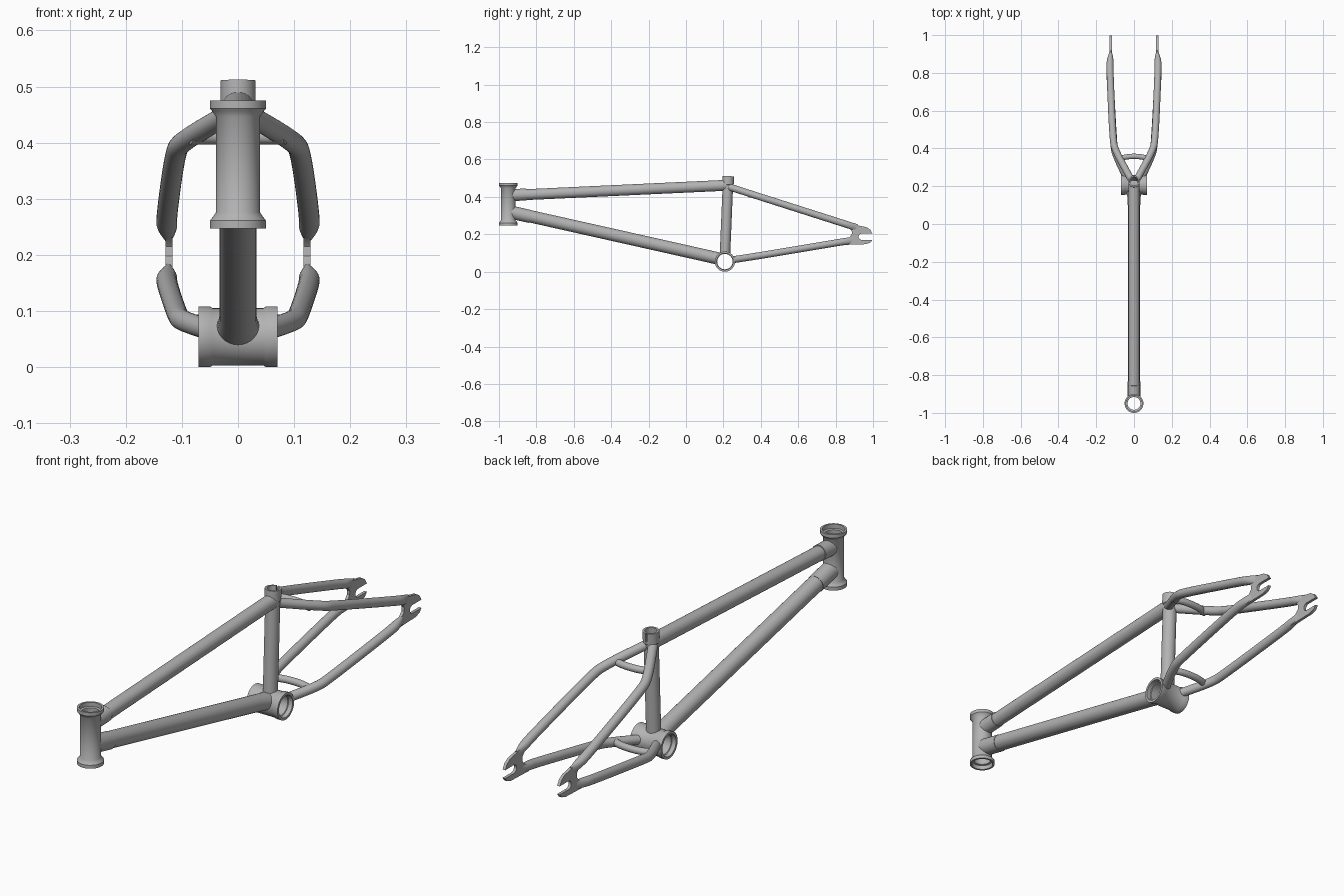
import bpy, bmesh, math
from mathutils import Vector, Matrix

if "Cube" in bpy.data.objects:
    bpy.data.objects.remove(bpy.data.objects["Cube"], do_unlink=True)

GREY = (0.45, 0.45, 0.45, 1)
paint = bpy.data.materials.new("frame_grey")
paint.use_nodes = True
paint.diffuse_color = GREY
paint.node_tree.nodes["Principled BSDF"].inputs["Base Color"].default_value = GREY


def finish(name, bm, matrix=None):
    bmesh.ops.recalc_face_normals(bm, faces=bm.faces)
    if matrix:
        bm.transform(matrix)
    mesh = bpy.data.meshes.new(name)
    bm.to_mesh(mesh)
    bm.free()
    mesh.materials.append(paint)
    obj = bpy.data.objects.new(name, mesh)
    bpy.context.collection.objects.link(obj)
    return obj


def skin(bm, rings, closed):
    pairs = list(zip(rings, rings[1:] + rings[:1]))
    for a, b in pairs if closed else pairs[:-1]:
        for i in range(len(a)):
            j = (i + 1) % len(a)
            bm.faces.new((a[i], a[j], b[j], b[i]))


def lathe(name, profile, matrix, n=48):
    """Spin a closed (radius, height) section about the local z axis."""
    bm = bmesh.new()
    angles = [math.tau * i / n for i in range(n)]
    rings = [[bm.verts.new((r * math.cos(a), r * math.sin(a), z)) for a in angles]
             for r, z in profile]
    skin(bm, rings, True)
    return finish(name, bm, matrix)


def rounded(path, steps):
    """Round the bends of a path by cutting its corners."""
    for _ in range(steps):
        out = [path[0]]
        for a, b in zip(path, path[1:]):
            out += [a.lerp(b, 0.25), a.lerp(b, 0.75)]
        path = out + [path[-1]]
    return path


def sweep(name, points, height, steps=0, n=28):
    """Tube along points (x, y, z, half width) with a constant half height."""
    path = rounded([Vector(p) for p in points], steps)
    bm = bmesh.new()
    rings = []
    for i, p in enumerate(path):
        t = (path[min(i + 1, len(path) - 1)] - path[max(i - 1, 0)]).to_3d().normalized()
        side = t.cross(Vector((0, 0, 1))).normalized()
        up = side.cross(t)
        ring = []
        for k in range(n):
            a = math.tau * k / n
            ring.append(bm.verts.new(p.to_3d() + side * (p.w * math.cos(a))
                                     + up * (height * math.sin(a))))
        rings.append(ring)
    skin(bm, rings, False)
    bm.faces.new(rings[0])
    bm.faces.new(rings[-1])
    return finish(name, bm)


def cutter(name, radius, depth, matrix):
    bm = bmesh.new()
    bmesh.ops.create_cone(bm, cap_ends=True, segments=48, radius1=radius,
                          radius2=radius, depth=depth)
    obj = finish(name, bm, matrix)
    obj.hide_render = True
    return obj


def cut(obj, *tools):
    bpy.context.view_layer.objects.active = obj
    for tool in tools:
        mod = obj.modifiers.new("cut", "BOOLEAN")
        mod.operation = "DIFFERENCE"
        mod.solver = "EXACT"
        mod.object = tool
        bpy.ops.object.modifier_apply(modifier=mod.name)


# Placement of the three hollow shells
head_at = Matrix.Translation((0, -0.95, 0.361))
crank_at = Matrix.Translation((0, 0.208, 0.054)) @ Matrix.Rotation(math.pi / 2, 4, "Y")
seat_base, seat_top = Vector((0, 0.207, 0.06)), Vector((0, 0.226, 0.511))
seat_axis = seat_top - seat_base
seat_at = Matrix.Translation(seat_base) @ Vector((0, 0, 1)).rotation_difference(seat_axis).to_matrix().to_4x4()
L = seat_axis.length


def mirrored(half):
    return half + [(r, -z) for r, z in reversed(half)]


# Head tube with flared ends, and crank shell with raised end rings
lathe("head_tube", mirrored([(0.034, 0.095), (0.042, 0.097), (0.042, 0.114), (0.05, 0.114),
                             (0.05, 0.1), (0.046, 0.095), (0.039, 0.085)]), head_at)
lathe("crank_shell", mirrored([(0.041, 0.05), (0.044, 0.052), (0.044, 0.07), (0.054, 0.07),
                               (0.054, 0.05), (0.051, 0.045)]), crank_at)
# Seat tube with a thicker open collar
seat_tube = lathe("seat_tube", [(0.023, 0), (0.023, L), (0.031, L), (0.031, L - 0.045),
                                (0.028, L - 0.048), (0.028, 0)], seat_at)

head_bore = cutter("head_bore", 0.036, 0.4, head_at)
crank_bore = cutter("crank_bore", 0.046, 0.4, crank_at)
seat_bore = cutter("seat_bore", 0.025, 0.5, seat_at @ Matrix.Translation((0, 0, L - 0.15)))
slot = cutter("collar_slot", 0.5, 1, Matrix.Translation((0, 0.256, 0.505)) @ Matrix.Diagonal((0.007, 0.035, 0.06, 1)))

# Main tubes, mitred to the shells
top_tube = sweep("top_tube", [(0, -0.94, 0.408, 0.029), (0, 0.22, 0.462, 0.029)], 0.029)
down_tube = sweep("down_tube", [(0, -0.94, 0.32, 0.033), (0, 0.1, 0.087, 0.033),
                                (0, 0.15, 0.0755, 0.036), (0, 0.19, 0.0665, 0.041)], 0.033)
cut(top_tube, head_bore, seat_bore)
cut(down_tube, head_bore, crank_bore)
cut(seat_tube, crank_bore, slot)

# Thin reinforcing sleeves behind the head tube
for name, y0, z0, y1, z1, r in (("top_sleeve", -0.94, 0.409, -0.855, 0.413, 0.032),
                                ("down_sleeve", -0.94, 0.319, -0.835, 0.2955, 0.035)):
    sleeve = sweep(name, [(0, y0, z0, r), (0, y1, z1, r)], r)
    cut(sleeve, head_bore)


def dropout(name, s):
    """Flat axle plate with a rounded slot open to the rear."""
    axle = Vector((0.94, 0.187))
    arc = [(axle.x + 0.017 * math.cos(a), axle.y + 0.017 * math.sin(a))
           for a in (math.radians(90 + 22.5 * i) for i in range(9))]
    outline = [(0.845, 0.268), (0.92, 0.247), (0.965, 0.238), (0.985, 0.225), (0.997, 0.204)]
    outline += arc
    outline += [(0.997, 0.17), (0.985, 0.155), (0.96, 0.147), (0.84, 0.143), (0.835, 0.17),
                (0.87, 0.18), (0.886, 0.198), (0.887, 0.215), (0.873, 0.232), (0.84, 0.245)]
    bm = bmesh.new()
    face = bm.faces.new([bm.verts.new((s * 0.123 - 0.006, y, z)) for y, z in outline])
    ext = bmesh.ops.extrude_face_region(bm, geom=[face])
    bmesh.ops.translate(bm, vec=(0.012, 0, 0),
                        verts=[v for v in ext["geom"] if isinstance(v, bmesh.types.BMVert)])
    return finish(name, bm)


# Rear triangle, one set on each side
R = 0.0185
SEAT_STAY = [(0.015, 0.235, 0.452, R), (0.1, 0.39, 0.402, R), (0.112, 0.45, 0.383, R),
             (0.128, 0.82, 0.265, R), (0.126, 0.87, 0.249, R), (0.123, 0.915, 0.235, 0.005)]
CHAIN_STAY = [(0.03, 0.225, 0.06, R), (0.1, 0.37, 0.082, R), (0.108, 0.43, 0.092, R),
              (0.128, 0.79, 0.152, R), (0.126, 0.84, 0.16, R), (0.123, 0.89, 0.168, 0.005)]
for side, s in (("left", 1), ("right", -1)):
    for part, pts, bore in (("seat_stay", SEAT_STAY, seat_bore), ("chain_stay", CHAIN_STAY, crank_bore)):
        stay = sweep(f"{side}_{part}", [(s * x, y, z, w) for x, y, z, w in pts], R, 3)
        cut(stay, bore)
    dropout(f"{side}_dropout", s)

# Curved bridges between the stays
for name, y, z in (("seat_stay_bridge", 0.352, 0.411), ("chain_stay_bridge", 0.352, 0.08)):
    sweep(name, [(-0.085, y - 0.012, z, 0.014), (-0.04, y + 0.006, z, 0.014),
                 (0.04, y + 0.006, z, 0.014), (0.085, y - 0.012, z, 0.014)], 0.014, 2)

for tool in (head_bore, crank_bore, seat_bore, slot):
    bpy.data.objects.remove(tool, do_unlink=True)

# Smooth shading with sharp edges kept
for obj in bpy.context.collection.objects:
    if obj.type == "MESH" and paint.name in obj.data.materials:
        bpy.ops.object.select_all(action="DESELECT")
        obj.select_set(True)
        bpy.context.view_layer.objects.active = obj
        bpy.ops.object.shade_smooth_by_angle(angle=math.radians(35))
